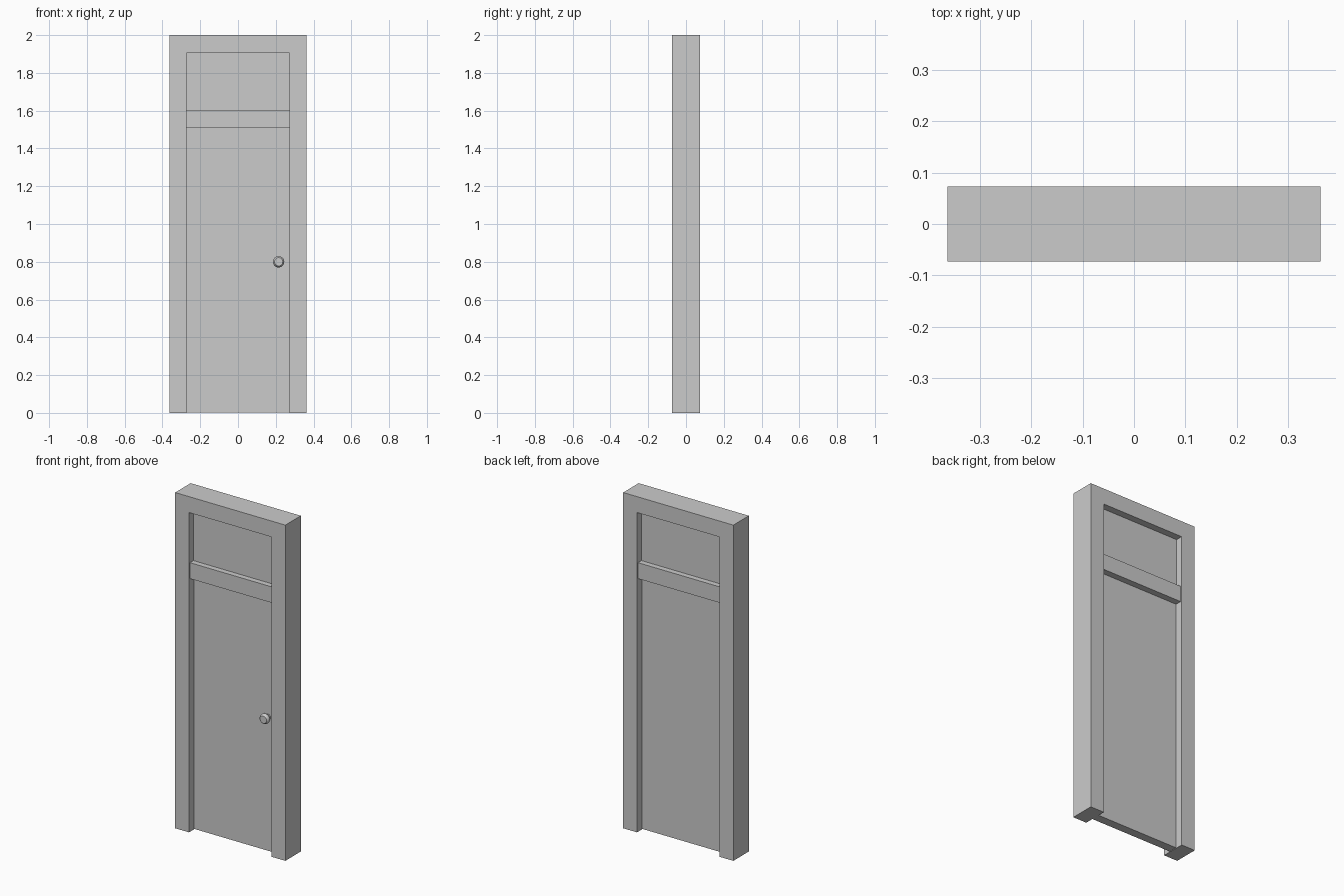
import bpy, bmesh, math
from mathutils import Matrix

if "Cube" in bpy.data.objects:
    bpy.data.objects.remove(bpy.data.objects["Cube"])


def finish(name, bm):
    bmesh.ops.recalc_face_normals(bm, faces=bm.faces)
    mesh = bpy.data.meshes.new(name)
    bm.to_mesh(mesh)
    bm.free()
    obj = bpy.data.objects.new(name, mesh)
    bpy.context.collection.objects.link(obj)
    return obj


def slab(name, outline, half_depth):
    """Extrude an x-z outline symmetrically through y."""
    bm = bmesh.new()
    face = bm.faces.new([bm.verts.new((x, -half_depth, z)) for x, z in outline])
    new = bmesh.ops.extrude_face_region(bm, geom=[face])["geom"]
    moved = [v for v in new if isinstance(v, bmesh.types.BMVert)]
    bmesh.ops.translate(bm, verts=moved, vec=(0, 2 * half_depth, 0))
    return finish(name, bm)


def rect(half_w, z0, z1):
    return [(-half_w, z0), (half_w, z0), (half_w, z1), (-half_w, z1)]


OUT, IN, TOP = 0.363, 0.272, 1.905
BAR_LOW, BAR_HIGH = 1.508, 1.603

# Door casing: two jambs and head in one piece
slab("door_frame", [(-OUT, 0), (-IN, 0), (-IN, TOP), (IN, TOP),
                    (IN, 0), (OUT, 0), (OUT, 2), (-OUT, 2)], 0.073)

# Crossbar, upper panel and door leaf set back inside the casing
slab("transom_bar", rect(IN, BAR_LOW, BAR_HIGH), 0.064)
slab("transom_panel", rect(IN, BAR_HIGH, TOP), 0.031)
slab("door_leaf", rect(IN, 0.003, BAR_LOW), 0.026)

# Turned knob on the front: (radius, distance in front of the centre plane)
profile = [(0, 0.024), (0.018, 0.024), (0.018, 0.040), (0.026, 0.044),
           (0.030, 0.050), (0.030, 0.058), (0.027, 0.065), (0.022, 0.070), (0, 0.070)]
bm = bmesh.new()
verts = [bm.verts.new((r, -d, 0)) for r, d in profile]
edges = [bm.edges.new(pair) for pair in zip(verts, verts[1:])]
bmesh.ops.spin(bm, geom=verts + edges, cent=(0, 0, 0), axis=(0, 1, 0),
               angle=2 * math.pi, steps=24)
bmesh.ops.remove_doubles(bm, verts=bm.verts, dist=0.0001)
bmesh.ops.transform(bm, matrix=Matrix.Translation((0.215, 0, 0.8)), verts=bm.verts)
knob = finish("door_knob", bm)
bpy.context.view_layer.objects.active = knob
knob.select_set(True)
bpy.ops.object.shade_smooth_by_angle(angle=math.radians(40))
